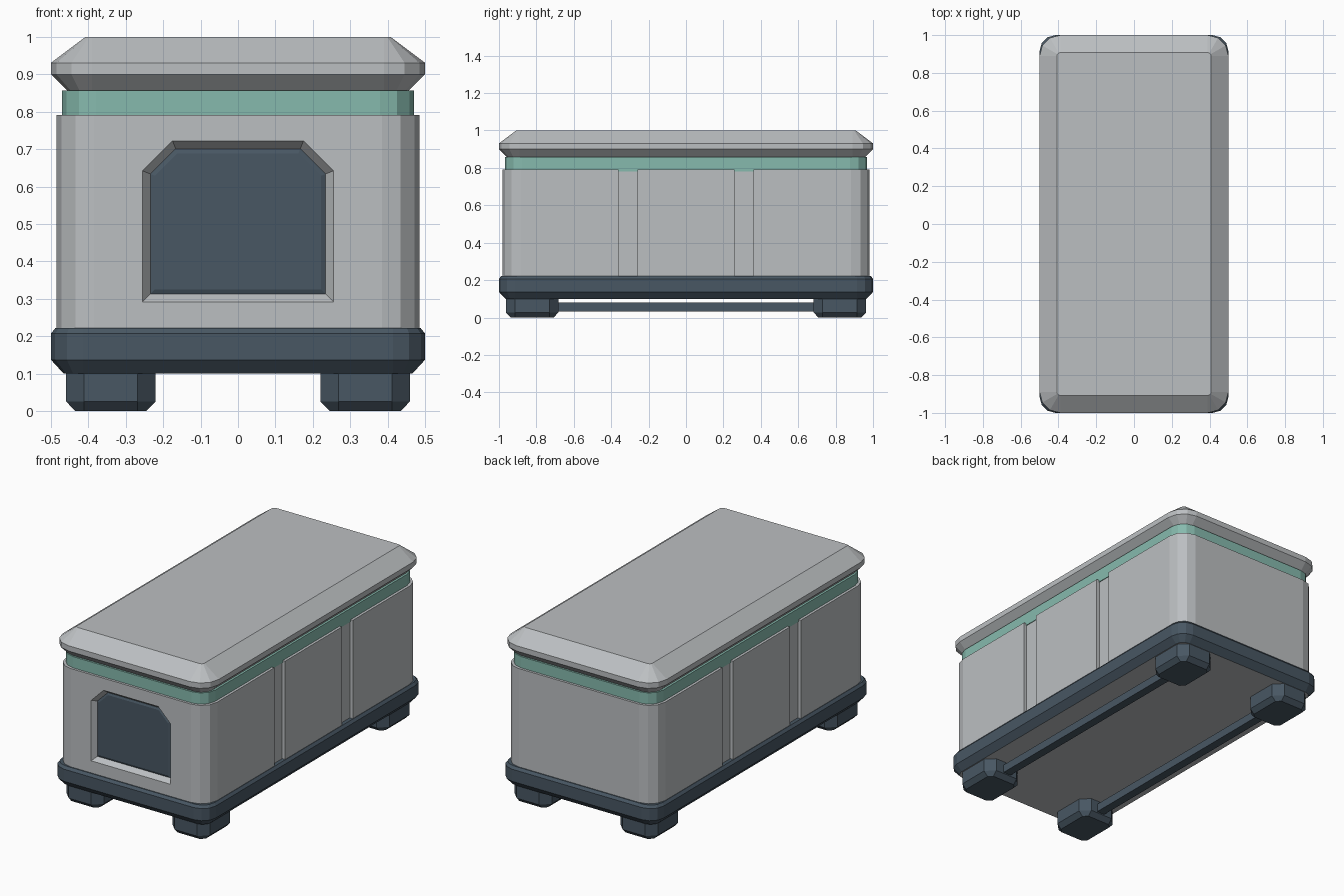
import bpy
import bmesh
from math import sin, cos, pi

cube = bpy.data.objects.get("Cube")
if cube:
    bpy.data.objects.remove(cube, do_unlink=True)


def material(name, rgb):
    m = bpy.data.materials.new(name)
    m.use_nodes = True
    m.diffuse_color = (*rgb, 1)
    m.node_tree.nodes["Principled BSDF"].inputs["Base Color"].default_value = (*rgb, 1)
    return m


grey = material("light grey", (0.50, 0.52, 0.535))
slate = material("dark slate", (0.065, 0.095, 0.125))
teal = material("soft teal", (0.24, 0.49, 0.42))


def loft(name, rings, *mats):
    """Closed solid through matching rings of points."""
    bm = bmesh.new()
    loops = [[bm.verts.new(p) for p in ring] for ring in rings]
    n = len(loops[0])
    for a, b in zip(loops, loops[1:]):
        for i in range(n):
            j = (i + 1) % n
            bm.faces.new((a[i], a[j], b[j], b[i]))
    bm.faces.new(loops[0][::-1])
    bm.faces.new(loops[-1])
    bmesh.ops.recalc_face_normals(bm, faces=bm.faces)
    mesh = bpy.data.meshes.new(name)
    bm.to_mesh(mesh)
    bm.free()
    for m in mats:
        mesh.materials.append(m)
    obj = bpy.data.objects.new(name, mesh)
    bpy.context.collection.objects.link(obj)
    return obj


def outline(hx, hy, r, seg=3):
    """Rounded rectangle, counter-clockwise from the right side."""
    pts = []
    for k, (sx, sy) in enumerate(((1, 1), (-1, 1), (-1, -1), (1, -1))):
        for i in range(seg + 1):
            a = (k + i / seg) * pi / 2
            pts.append((sx * (hx - r) + r * cos(a), sy * (hy - r) + r * sin(a)))
    return pts


def shell(name, hx, hy, r, profile, *mats, seg=3, at=(0, 0)):
    """Rounded block; profile lists (height, inset) pairs."""
    rings = [[(x + at[0], y + at[1], z)
              for x, y in outline(hx - d, hy - d, max(r - d, 0.015), seg)]
             for z, d in profile]
    return loft(name, rings, *mats)


# Base skirt with a grey underside
base = shell("base", 0.5, 1.0, 0.085,
             [(0.1, 0.034), (0.137, 0), (0.207, 0), (0.222, 0.012)], slate, grey)
for face in base.data.polygons:
    if face.normal.z < -0.99:
        face.material_index = 1

# Body with two upright grooves in each long side
HX, FLOOR = 0.485, 0.466
corners = outline(HX, 0.982, 0.1)
groove = [(HX, -0.36), (FLOOR, -0.36), (FLOOR, -0.26), (HX, -0.26),
          (HX, 0.26), (FLOOR, 0.26), (FLOOR, 0.36), (HX, 0.36)]
half = len(corners) // 2
plan = (groove + corners[:half] + [(-x, -y) for x, y in groove] + corners[half:])
body = loft("body", [[(x, y, z) for x, y in plan] for z in (0.2, 0.792)], grey)


def window(d, y):
    """Opening outline with clipped top corners, shrunk by d."""
    w, top, bottom, c = 0.255 - d, 0.722 - d, 0.292 + d, 0.08 - d * 0.6
    return [(-w, y, bottom), (w, y, bottom), (w, y, top - c),
            (w - c, y, top), (c - w, y, top), (-w, y, top - c)]


# Tapered window recess in the front
cutter = loft("window_cutter", [window(-0.022, -1.012), window(0.022, -0.952)], grey)
cutter.hide_render = True
cut = body.modifiers.new("window_recess", "BOOLEAN")
cut.operation = "DIFFERENCE"
cut.object = cutter
bpy.context.view_layer.update()
result = bpy.data.meshes.new_from_object(
    body.evaluated_get(bpy.context.evaluated_depsgraph_get()))
body.modifiers.clear()
body.data = result
bpy.data.objects.remove(cutter, do_unlink=True)

# Dark window panel with a fine bevel
loft("window_panel", [window(0.021, -0.950), window(0.021, -0.954),
                      window(0.033, -0.959)], slate)

# Coloured band and lid
shell("band", 0.47, 0.968, 0.09, [(0.78, 0), (0.857, 0)], teal)
shell("lid", 0.5, 1.0, 0.11,
      [(0.85, 0.05), (0.9, 0), (0.931, 0), (1.0, 0.092)], grey)

# Feet and the rails joining them
for sx, side in ((1, "left"), (-1, "right")):
    for sy, end in ((-1, "front"), (1, "back")):
        shell(f"{end}_{side}_foot", 0.12, 0.14, 0.048,
              [(0, 0.025), (0.026, 0), (0.11, 0)], slate, seg=1,
              at=(sx * 0.34, sy * 0.823))
    x, w = sx * 0.335, 0.025
    loft(f"{side}_rail", [[(x - w, y, 0.033), (x + w, y, 0.033),
                           (x + w, y, 0.08), (x - w, y, 0.08)]
                          for y in (-0.75, 0.75)], slate)
